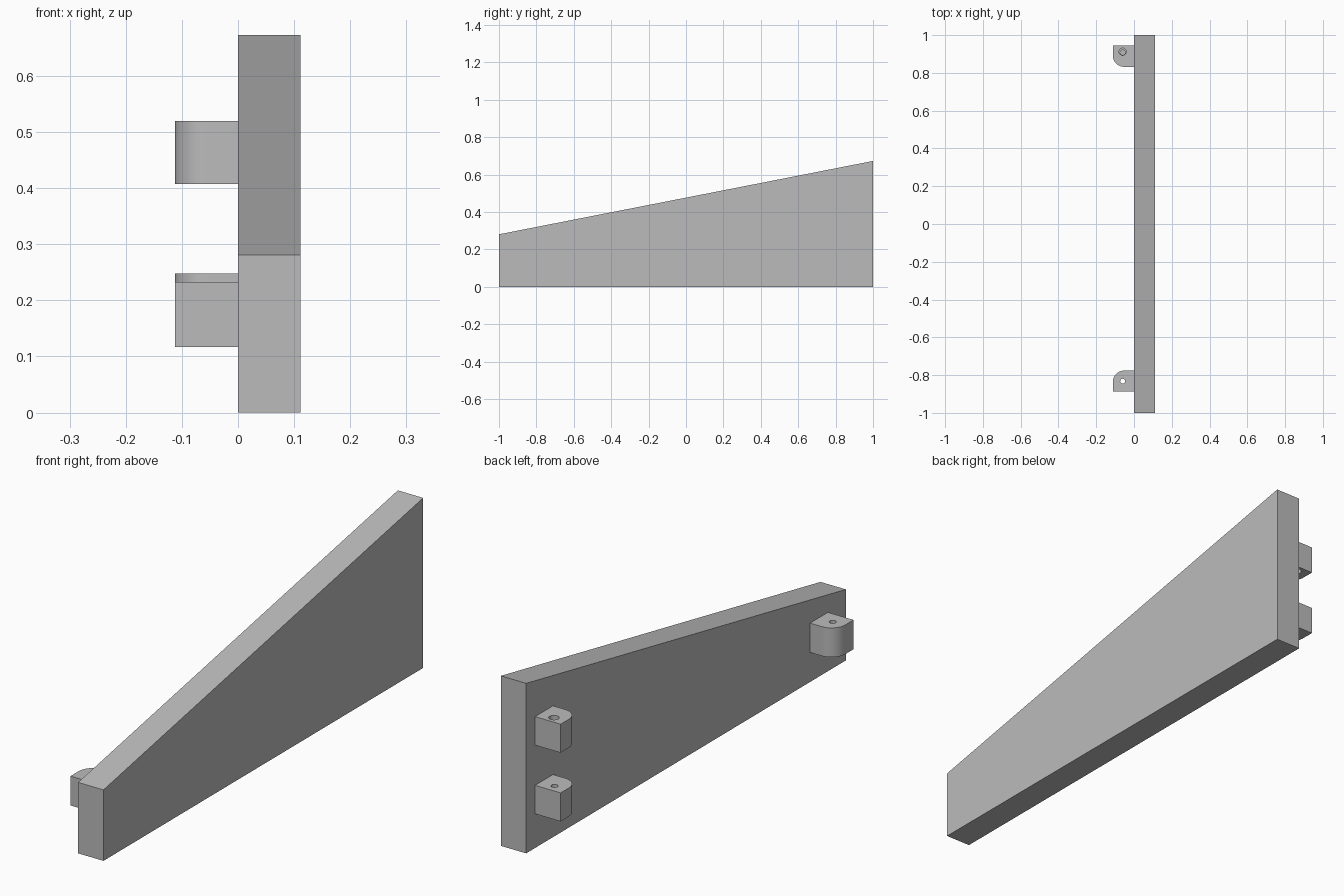
import bpy, bmesh
from math import cos, sin, pi

cube = bpy.data.objects.get("Cube")
if cube:
    bpy.data.objects.remove(cube, do_unlink=True)

grey = bpy.data.materials.new("plain grey")
grey.use_nodes = True
colour = (0.5, 0.5, 0.5, 1)
grey.diffuse_color = colour
grey.node_tree.nodes["Principled BSDF"].inputs["Base Color"].default_value = colour


def prism(name, outline, shift):
    """Extrude a closed outline of 3D points along shift."""
    bm = bmesh.new()
    base = bm.faces.new([bm.verts.new(p) for p in outline])
    top = bmesh.ops.extrude_face_region(bm, geom=[base])["geom"]
    bmesh.ops.translate(bm, vec=shift, verts=[v for v in top if isinstance(v, bmesh.types.BMVert)])
    bmesh.ops.recalc_face_normals(bm, faces=bm.faces)
    mesh = bpy.data.meshes.new(name)
    bm.to_mesh(mesh)
    bm.free()
    mesh.materials.append(grey)
    obj = bpy.data.objects.new(name, mesh)
    bpy.context.collection.objects.link(obj)
    return obj


def arc(cx, cy, z, r, start, end, n):
    angles = [start + (end - start) * i / n for i in range(n + 1)]
    return [(cx + r * cos(a), cy + r * sin(a), z) for a in angles]


def lug(name, y_flat, side, z0, z1, hole_y, hole_r, hole_bottom):
    """Mounting lug with one rounded corner facing the middle, and a pin hole."""
    left, size, r = -0.112, 0.112, 0.06
    y_in = y_flat + side * size
    corner = arc(left + r, y_in - side * r, z0, r, pi, pi - side * pi / 2, 16)
    body = prism(name, [(0, y_flat, z0), (left, y_flat, z0)] + corner + [(0, y_in, z0)],
                 (0, 0, z1 - z0))
    cutter = prism(name + "_hole_cutter",
                   arc(-0.06, hole_y, hole_bottom, hole_r, 0, 2 * pi, 24)[:-1],
                   (0, 0, z1 + 0.02 - hole_bottom))
    cutter.hide_render = True
    cutter.hide_set(True)
    cut = body.modifiers.new("pin hole", 'BOOLEAN')
    cut.operation, cut.object, cut.solver = 'DIFFERENCE', cutter, 'EXACT'
    # Bake the hole in, then drop the helper
    bpy.context.view_layer.objects.active = body
    bpy.ops.object.select_all(action='DESELECT')
    body.select_set(True)
    bpy.ops.object.modifier_apply(modifier=cut.name)
    bpy.data.objects.remove(cutter, do_unlink=True)
    bpy.ops.object.shade_smooth_by_angle(angle=pi / 6)


# Tapered side panel
prism("panel", [(0, -1, 0), (0, 1, 0), (0, 1, 0.673), (0, -1, 0.281)], (0.111, 0, 0))

# Mounting lugs: one at the low end, two stacked at the tall end
lug("front_lug", -0.888, 1, 0.117, 0.233, -0.832, 0.013, 0.1)
lug("rear_upper_lug", 0.944, -1, 0.407, 0.52, 0.912, 0.019, 0.39)
lug("rear_lower_lug", 0.944, -1, 0.135, 0.248, 0.908, 0.013, 0.16)
